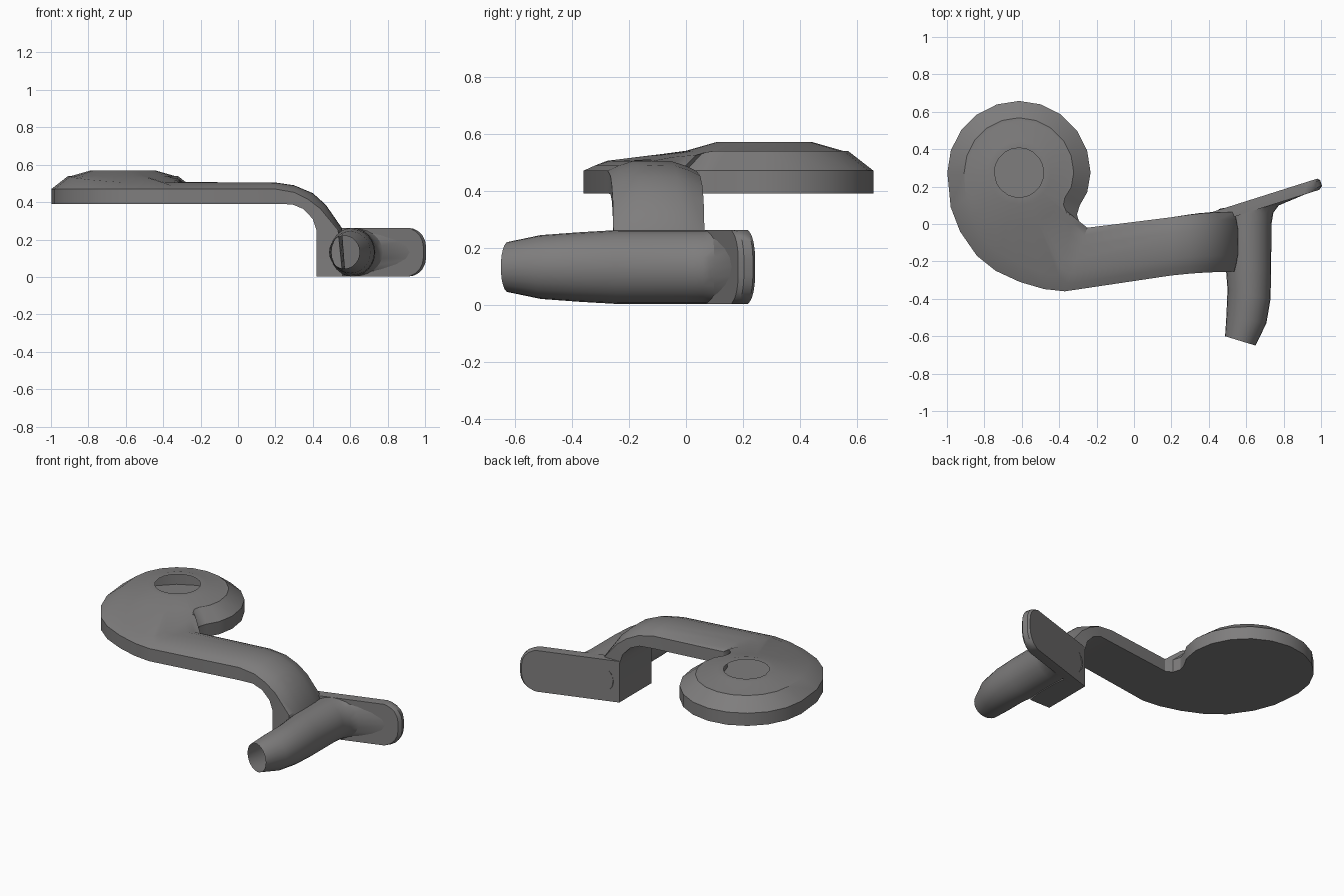
import bpy, bmesh, math
from mathutils import Vector as V

if "Cube" in bpy.data.objects:
    bpy.data.objects.remove(bpy.data.objects["Cube"])

grey = bpy.data.materials.new("warm grey")
grey.diffuse_color = (0.21, 0.205, 0.205, 1)
grey.use_nodes = True
grey.node_tree.nodes["Principled BSDF"].inputs["Base Color"].default_value = grey.diffuse_color


def finish(bm, name):
    bmesh.ops.remove_doubles(bm, verts=bm.verts[:], dist=0.0005)
    bmesh.ops.recalc_face_normals(bm, faces=bm.faces[:])
    me = bpy.data.meshes.new(name)
    bm.to_mesh(me)
    bm.free()
    ob = bpy.data.objects.new(name, me)
    bpy.context.collection.objects.link(ob)
    me.materials.append(grey)
    bpy.ops.object.select_all(action='DESELECT')
    ob.select_set(True)
    bpy.context.view_layer.objects.active = ob
    bpy.ops.object.shade_smooth_by_angle(angle=math.radians(32))
    return ob


def bridge(bm, a, b, closed=True):
    n = len(a)
    for i in range(n if closed else n - 1):
        j = (i + 1) % n
        bm.faces.new((a[i], a[j], b[j], b[i]))


# Arm cross-section: position across the width and share of crown height
TS = [(0, 0), (.12, .5), (.28, .95), (.5, 1), (.72, .95), (.88, .5), (1, 0)]
BOT, EDGE, CROWN = .39, .47, .507
A0, A1 = V((-.37, -.36)), V((-.25, -.02))

# Head: domed shell with an open hole, lofted from the hole to the outline
bm = bmesh.new()
C, R = V((-.615, .275)), .383
section = [(A0.lerp(A1, t), EDGE + (CROWN - EDGE) * h) for t, h in TS]
rim = [(-.29, 0), (-.305, .05), (-.29, .1), (-.25, .17)]
rim += [(C.x + R * math.cos(math.radians(a)), C.y + R * math.sin(math.radians(a)))
        for a in range(0, 181, 18)]
rim += [(-.98, .09), (-.93, -.04), (-.84, -.17), (-.74, -.25), (-.61, -.31), (-.48, -.348)]
outline = section + [(V(p), EDGE) for p in rim]

rings = [[] for _ in range(5)]
for p, z in outline:
    d = (p - C).length
    u = (p - C) / d
    r2 = min(.275, d - .1)
    z3 = .54 - .035 * min(1, max(0, (d - .385) / .2))
    for ring, (r, h) in zip(rings, [(.132, .57), (.17, .57), (r2, .54), (d - .09, z3), (d, z)]):
        q = C + u * r
        ring.append(bm.verts.new((q.x, q.y, h)))
for a, b in zip(rings, rings[1:]):
    bridge(bm, a, b)
k = len(TS) - 1
walls = rings[-1][k:] + rings[-1][:1]
low = [bm.verts.new((v.co.x, v.co.y, BOT)) for v in walls]
bridge(bm, walls, low, closed=False)
bm.faces.new(low)

# Arm and post: crown x,z / edge x,z / underside x,z / y range
stations = [
    (.20, .505, .20, .47, .20, .39, -.275, .036),
    (.30, .490, .30, .452, .29, .388, -.265, .05),
    (.40, .448, .375, .415, .35, .363, -.26, .058),
    (.47, .385, .44, .365, .40, .31, -.257, .062),
    (.555, .262, .535, .25, .42, .25, -.255, .065),
    (.575, .003, .56, .003, .42, .003, -.255, .065)]
loops = [[bm.verts.new((p.x, p.y, z)) for p, z in section]
         + [bm.verts.new((q.x, q.y, BOT)) for q in (A1, A0)]]
for xt, zt, xe, ze, xb, zb, y0, y1 in stations:
    pts = [(xe + (xt - xe) * h, y0 + (y1 - y0) * t, ze + (zt - ze) * h) for t, h in TS]
    pts += [(xb, y1, zb), (xb, y0, zb)]
    loops.append([bm.verts.new(p) for p in pts])
for a, b in zip(loops, loops[1:]):
    bridge(bm, a, b)
bm.faces.new(loops[-1])
finish(bm, "head_and_arm")

# Tube: open at the front, flaring into the back plate (left xy, right xy, half height)
bm = bmesh.new()
ZC, N = .132, 24
loops = []
for lx, ly, rx, ry, hz in [(.487, -.6, .65, -.65, .088), (.494, -.49, .708, -.53, .112),
                           (.5, -.35, .73, -.4, .122), (.49, -.22, .733, -.25, .13),
                           (.485, 0, .735, 0, .13), (.48, .05, .745, .06, .13),
                           (.46, .075, .775, .1, .13), (.45, .08, .93, .165, .13)]:
    l, r = V((lx, ly)), V((rx, ry))
    loop = []
    for i in range(N):
        a = 2 * math.pi * i / N
        q = l.lerp(r, .5 + .5 * math.cos(a))
        loop.append(bm.verts.new((q.x, q.y, ZC + hz * math.sin(a))))
    loops.append(loop)
for a, b in zip(loops, loops[1:]):
    bridge(bm, a, b)
finish(bm, "tube")

# Back plate: slanted slab with a rounded free end
bm = bmesh.new()
start, along = V((.42, .065)), V((.953, .302))
side = V((along.y, -along.x))
L, H, RAD = .6, .13, .1
prof = [(0, -H), (L - RAD, -H)]
for s in (-1, 1):
    for i in range(1, 6):
        a = math.radians(-90 + 18 * i if s < 0 else 18 * (i - 1))
        prof.append((L - RAD + RAD * math.cos(a), s * (H - RAD) + RAD * math.sin(a)))
prof += [(L - RAD, H), (0, H)]
loops = []
for off, trim in ((0, .012), (.012, 0), (.045, 0), (.06, .02)):
    loop = []
    for u, w in prof:
        q = start + along * (u - trim * (u > L - RAD)) + side * off
        loop.append(bm.verts.new((q.x, q.y, ZC + w)))
    loops.append(loop)
for a, b in zip(loops, loops[1:]):
    bridge(bm, a, b)
bm.faces.new(loops[0])
bm.faces.new(loops[-1])
finish(bm, "back_plate")
